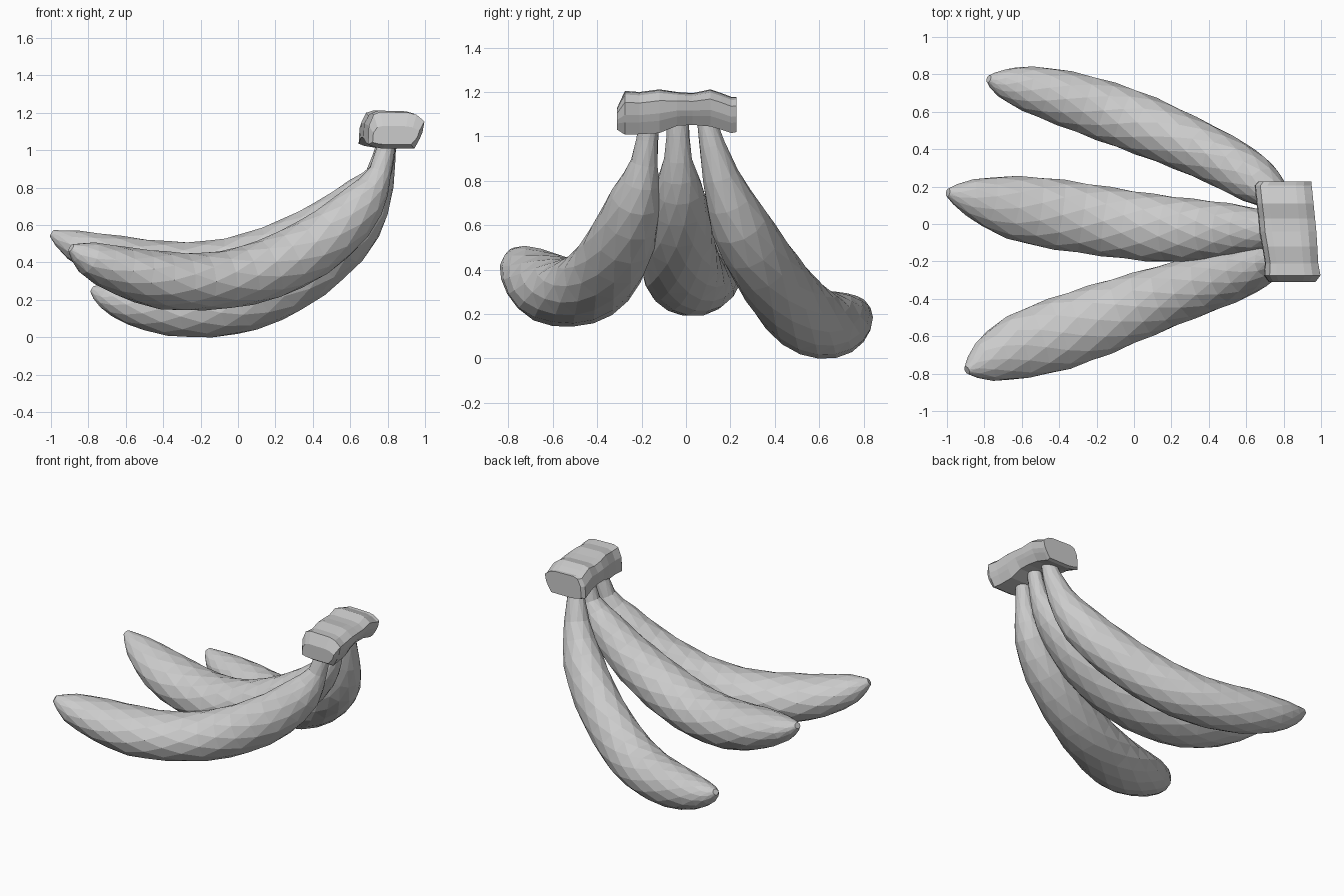
import bpy, bmesh, math
from mathutils import Vector

SIDES = 12


def loft(name, rings, triangles=False):
    """Skin a list of equal-length point rings, capped at both ends, flat shaded."""
    bm = bmesh.new()
    loops = [[bm.verts.new(p) for p in ring] for ring in rings]
    n = len(loops[0])
    for a, b in zip(loops, loops[1:]):
        for i in range(n):
            j = (i + 1) % n
            bm.faces.new((a[i], a[j], b[j], b[i]))
    bm.faces.new(loops[0])
    bm.faces.new(loops[-1])
    bmesh.ops.recalc_face_normals(bm, faces=bm.faces)
    if triangles:
        bmesh.ops.triangulate(bm, faces=bm.faces, quad_method='SHORT_EDGE')
    mesh = bpy.data.meshes.new(name)
    bm.to_mesh(mesh)
    bm.free()
    obj = bpy.data.objects.new(name, mesh)
    bpy.context.collection.objects.link(obj)
    return obj


def refine(rows, steps=2):
    """Catmull-Rom interpolation between the given stations."""
    out = []
    for i in range(len(rows) - 1):
        quad = [rows[max(i - 1, 0)], rows[i], rows[i + 1], rows[min(i + 2, len(rows) - 1)]]
        for s in range(steps):
            t = s / steps
            out.append([0.5 * (2 * b + (c - a) * t + (2 * a - 5 * b + 4 * c - d) * t * t
                               + (3 * b - a - 3 * c + d) * t ** 3)
                        for a, b, c, d in zip(*quad)])
    return out + [list(rows[-1])]


def banana(name, rows):
    """Stations are x, y, z, half width, half height, from tip to stem."""
    rows = refine(rows)
    pts = [Vector(r[:3]) for r in rows]
    heading = pts[-1] - pts[0]
    rings = []
    for i, r in enumerate(rows):
        tangent = (pts[min(i + 1, len(pts) - 1)] - pts[max(i - 1, 0)]).normalized()
        side = Vector((-heading.y, heading.x, 0)).normalized()
        side = (side - tangent * side.dot(tangent)).normalized()
        up = tangent.cross(side)
        # alternate rings are turned half a step for triangular facets
        angles = [2 * math.pi * (k + 0.5 * (i % 2)) / SIDES for k in range(SIDES)]
        rings.append([pts[i] + 1.015 * (side * r[3] * math.cos(a) + up * r[4] * math.sin(a))
                      for a in angles])
    return loft(name, rings, triangles=True)


# Three bananas fanned out from the crown
banana("banana_front", [
    (-.893, -.782, .478, .022, .022),
    (-.80, -.737, .423, .110, .09),
    (-.62, -.658, .355, .172, .130),
    (-.40, -.587, .305, .194, .154),
    (-.18, -.51, .298, .190, .152),
    (.05, -.428, .330, .175, .158),
    (.28, -.35, .415, .160, .162),
    (.50, -.28, .550, .145, .152),
    (.67, -.225, .722, .112, .120),
    (.76, -.188, .885, .060, .060),
    (.80, -.165, 1.07, .044, .048)])
banana("banana_middle", [
    (-.995, .168, .555, .022, .020),
    (-.88, .143, .495, .097, .080),
    (-.65, .09, .413, .168, .132),
    (-.40, .05, .358, .187, .156),
    (-.15, .013, .355, .185, .160),
    (.08, -.018, .40, .180, .162),
    (.30, -.033, .490, .168, .155),
    (.50, -.034, .612, .145, .138),
    (.67, -.034, .765, .110, .105),
    (.77, -.036, .90, .062, .056),
    (.81, -.036, 1.08, .048, .046)])
banana("banana_back", [
    (-.777, .776, .258, .020, .020),
    (-.71, .755, .220, .072, .066),
    (-.57, .724, .180, .120, .112),
    (-.37, .672, .155, .148, .145),
    (-.15, .602, .155, .160, .154),
    (.06, .525, .197, .160, .160),
    (.27, .435, .294, .150, .162),
    (.47, .34, .432, .142, .155),
    (.64, .24, .608, .128, .135),
    (.75, .155, .825, .080, .085),
    (.80, .09, 1.08, .040, .045)])

# Crown: a rough cut block lofted along y from one angular profile
profile = [(0, .12), (.015, .62), (.10, .93), (.22, 1), (.72, .98), (.86, .92),
           (1, .74), (.965, .45), (.92, .28), (.82, 0), (.26, 0), (.10, .05)]
stations = [  # y, x min, x max, z min, z max
    (-.31, .72, .97, 1.03, 1.13),
    (-.275, .695, .997, 1.008, 1.205),
    (-.21, .70, .985, 1.01, 1.20),
    (-.12, .685, .98, 1.015, 1.212),
    (-.04, .67, .975, 1.048, 1.20),
    (.03, .665, .968, 1.052, 1.195),
    (.11, .655, .96, 1.045, 1.212),
    (.16, .65, .955, 1.03, 1.195),
    (.205, .645, .95, 1.015, 1.178),
    (.228, .665, .95, 1.02, 1.178)]
loft("crown", [[(x0 + (x1 - x0) * u, y, z0 + (z1 - z0) * v) for u, v in profile]
               for y, x0, x1, z0, z1 in stations])
